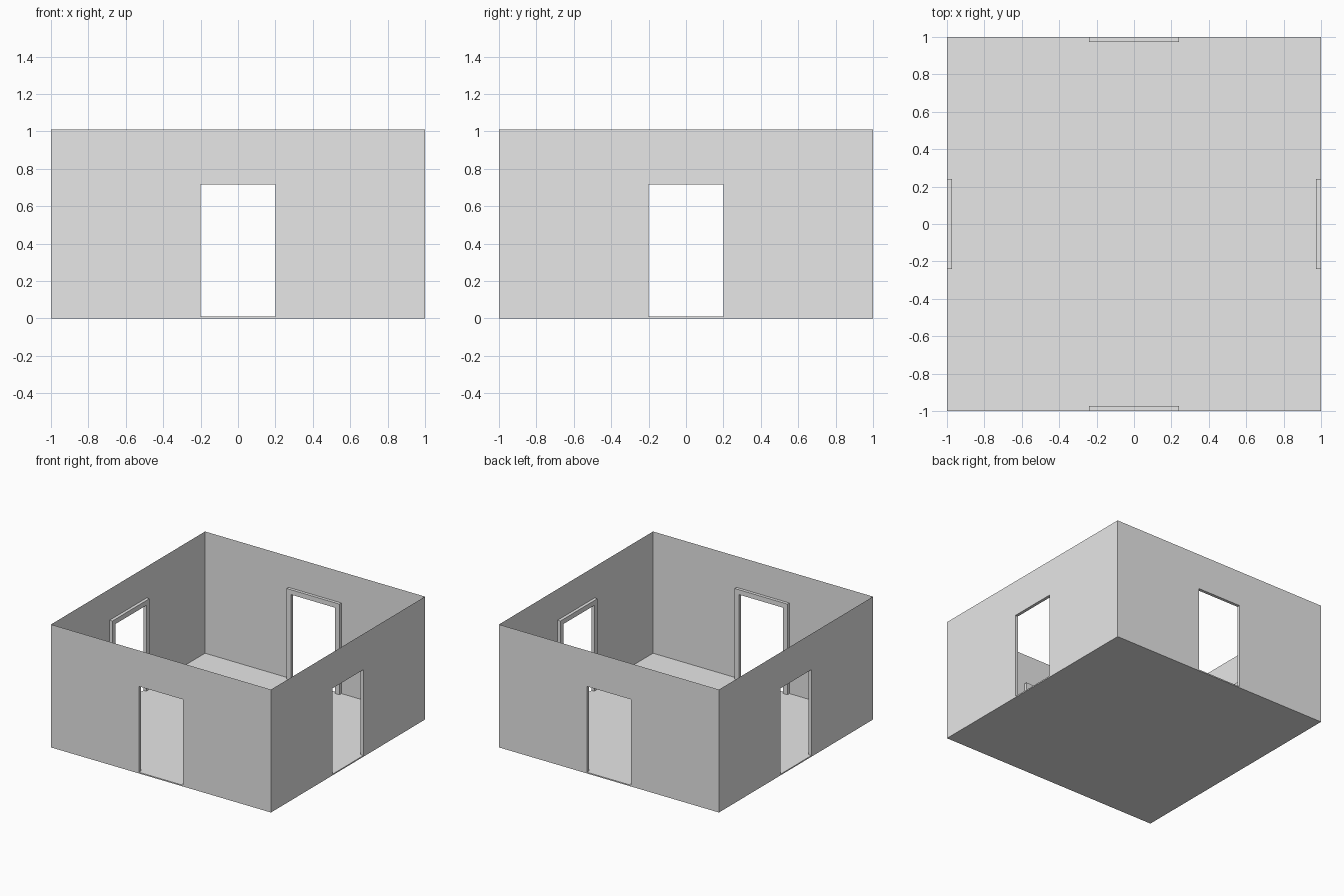
import bpy
import bmesh
from math import pi
from mathutils import Matrix, Vector

cube = bpy.data.objects.get("Cube")
if cube:
    bpy.data.objects.remove(cube, do_unlink=True)

FLOOR = 0.01        # floor thickness
TOP = 1.01          # top of the walls
DOOR_W = 0.2        # half width of the opening
DOOR_H = 0.715      # top of the opening
TRIM = 0.04         # width of the door trim
DEPTH = 0.026       # how far the trim stands into the room

grey = bpy.data.materials.new("plain grey")
grey.use_nodes = True
grey.diffuse_color = (0.8, 0.8, 0.8, 1)
grey.node_tree.nodes["Principled BSDF"].inputs["Base Color"].default_value = grey.diffuse_color


def finish(name, bm, matrix=Matrix()):
    mesh = bpy.data.meshes.new(name)
    bm.to_mesh(mesh)
    bm.free()
    mesh.materials.append(grey)
    obj = bpy.data.objects.new(name, mesh)
    obj.matrix_world = matrix
    bpy.context.collection.objects.link(obj)
    return obj


def arch(name, half, top, y, depth, matrix):
    """Upside-down U around the doorway, optionally extruded inwards."""
    bm = bmesh.new()
    outer = [bm.verts.new((x, y, z)) for x, z in
             ((-half, FLOOR), (-half, top), (half, top), (half, FLOOR))]
    inner = [bm.verts.new((x, y, z)) for x, z in
             ((-DOOR_W, FLOOR), (-DOOR_W, DOOR_H), (DOOR_W, DOOR_H), (DOOR_W, FLOOR))]
    for i in range(3):
        bm.faces.new((outer[i], inner[i], inner[i + 1], outer[i + 1]))
    if depth:
        made = bmesh.ops.extrude_face_region(bm, geom=bm.faces[:])["geom"]
        moved = [v for v in made if isinstance(v, bmesh.types.BMVert)]
        bmesh.ops.translate(bm, verts=moved, vec=Vector((0, depth, 0)))
        bmesh.ops.recalc_face_normals(bm, faces=bm.faces[:])
    else:
        # Thin wall sheets face outwards
        bm.normal_update()
        for face in bm.faces[:]:
            if face.normal.y > 0:
                face.normal_flip()
    return finish(name, bm, matrix)


# Floor slab
bm = bmesh.new()
bmesh.ops.create_cube(bm, size=1, matrix=Matrix.Translation((0, 0, FLOOR / 2))
                      @ Matrix.Diagonal((2, 2, FLOOR, 1)))
finish("floor", bm)

# Four walls, each with a doorway and trim on the room side
for i, side in enumerate(("front", "left", "back", "right")):
    turn = Matrix.Rotation(i * pi / 2, 4, "Z")
    arch(side + "_wall", 1, TOP, -1, 0, turn)
    arch(side + "_door_trim", DOOR_W + TRIM, DOOR_H + TRIM, -0.999, DEPTH - 0.001, turn)
